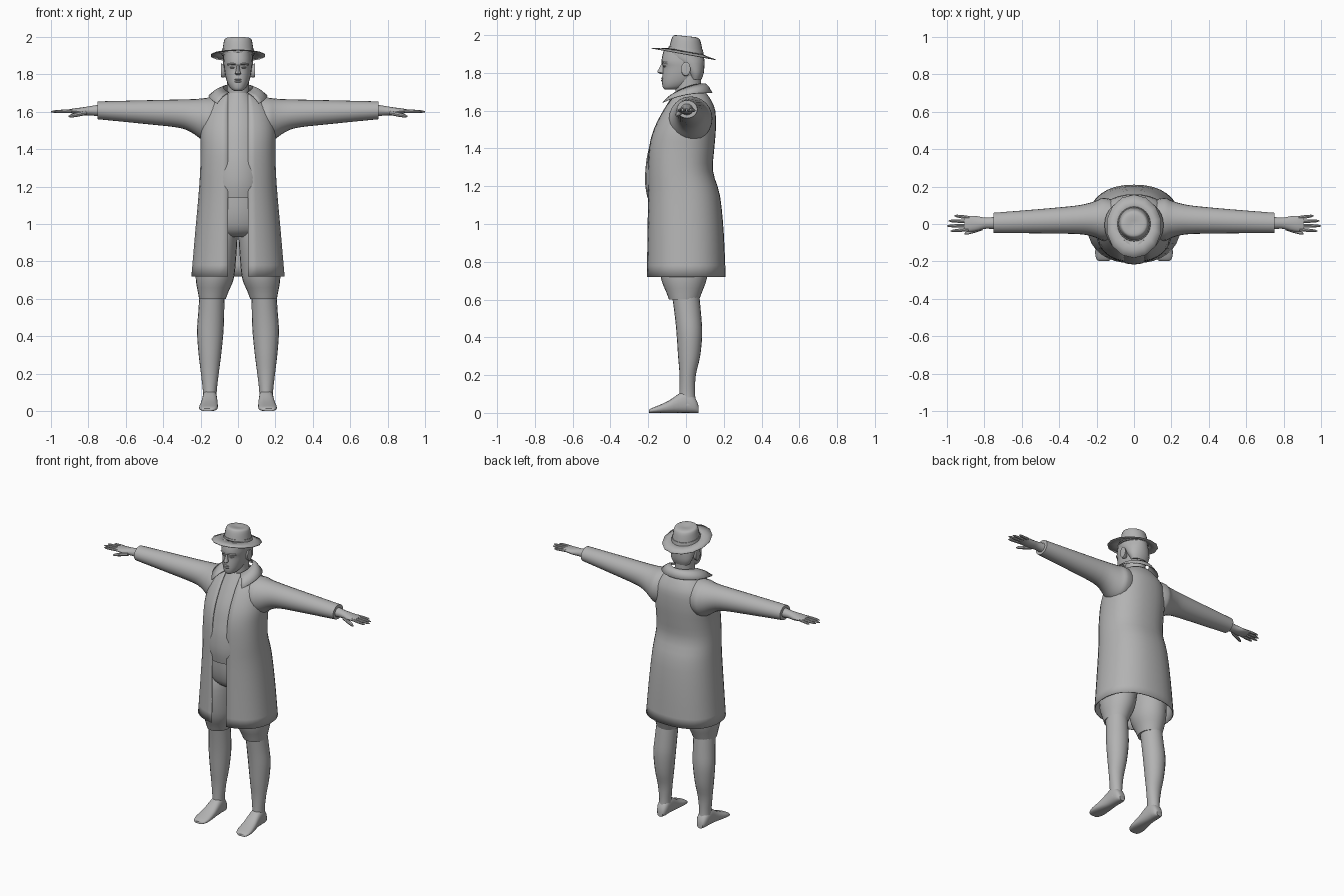
import bpy, bmesh, math
from mathutils import Vector

if "Cube" in bpy.data.objects:
    bpy.data.objects.remove(bpy.data.objects["Cube"], do_unlink=True)

grey = bpy.data.materials.new("plain grey")
grey.use_nodes = True
grey.diffuse_color = (0.45, 0.45, 0.45, 1)
grey.node_tree.nodes["Principled BSDF"].inputs["Base Color"].default_value = grey.diffuse_color
parts = []


def finish(name, rings, closed=True, caps=True, mirror=False, thick=0):
    """Skin a list of point rings into a mesh object."""
    bm = bmesh.new()
    rows = [[bm.verts.new(p) for p in ring] for ring in rings]
    n = len(rows[0])
    for a, b in zip(rows, rows[1:]):
        for i in range(n if closed else n - 1):
            j = (i + 1) % n
            bm.faces.new((a[i], a[j], b[j], b[i]))
    if caps and closed:
        bm.faces.new(rows[0])
        bm.faces.new(rows[-1])
    bmesh.ops.recalc_face_normals(bm, faces=bm.faces)
    mesh = bpy.data.meshes.new(name)
    bm.to_mesh(mesh)
    bm.free()
    mesh.materials.append(grey)
    obj = bpy.data.objects.new(name, mesh)
    bpy.context.collection.objects.link(obj)
    if mirror:
        obj.modifiers.new("Mirror", "MIRROR").use_mirror_merge = False
    if thick:
        obj.modifiers.new("Solidify", "SOLIDIFY").thickness = thick
    parts.append(obj)
    return obj


def smooth_rows(rows, steps):
    """Catmull-Rom interpolation between section rows."""
    out = []
    for i in range(len(rows) - 1):
        p0, p1, p2, p3 = (rows[min(max(k, 0), len(rows) - 1)] for k in range(i - 1, i + 3))
        for s in range(steps):
            t = s / steps
            out.append([b + t * (c - a + t * (2*a - 5*b + 4*c - d + t * (3*b - a - 3*c + d))) / 2
                        if s else b for a, b, c, d in zip(p0, p1, p2, p3)])
            if s:
                out[-1] = [b + (t * (c - a) + t*t * (2*a - 5*b + 4*c - d)
                                + t**3 * (3*b - a - 3*c + d)) / 2
                           for a, b, c, d in zip(p0, p1, p2, p3)]
    return out + [list(rows[-1])]


def loft(name, axis, sections, n=24, power=2.0, gap=0, steps=3, tilt=0, **kw):
    """Sections are (position, u min, u max, v min, v max) along an axis."""
    rings = []
    for t, u0, u1, v0, v1 in smooth_rows(sections, steps):
        ru, rv = (u1 - u0) / 2, (v1 - v0) / 2
        d = math.asin(min(0.95, gap / ru) ** (power / 2)) if gap else 0
        ring = []
        for i in range(n):
            a = -math.pi / 2 + d + (2 * math.pi - 2 * d) * i / (n - 1 if gap else n)
            c, s = math.cos(a), math.sin(a)
            u = (u0 + u1) / 2 + ru * math.copysign(abs(c) ** (2 / power), c)
            v = (v0 + v1) / 2 + rv * math.copysign(abs(s) ** (2 / power), s)
            ring.append({"x": (t, u, v), "y": (u, t, v), "z": (u, v, t - tilt * v)}[axis])
        rings.append(ring)
    return finish(name, rings, closed=not gap, **kw)


def upright(name, sections, **kw):
    """Sections symmetric in x: (height, half width, front, back)."""
    return loft(name, "z", [(z, -r, r, f, b) for z, r, f, b in sections], **kw)


# Long coat, open down the front
upright("coat", [
    (0.72, .25, -.21, .21), (0.95, .23, -.207, .2), (1.15, .212, -.205, .18),
    (1.28, .203, -.205, .143), (1.4, .2, -.2, .15), (1.5, .2, -.175, .158),
    (1.6, .18, -.125, .155), (1.66, .135, -.085, .13), (1.695, .085, -.06, .105)],
    n=33, power=2.3, gap=.055, thick=.006)

# Shirt with a rounded belly
upright("shirt", [
    (1.14, .16, -.205, .12), (1.22, .16, -.217, .11), (1.32, .16, -.212, .11),
    (1.4, .15, -.197, .11), (1.5, .14, -.17, .12), (1.6, .12, -.12, .11),
    (1.7, .065, -.06, .08)])

# Turned-down collar with pointed flaps
inner, outer = [], []
for i in range(25):
    k = i / 24 * 2 - 1
    a, b = k * math.radians(142), k * math.radians(135)
    f, g = (1 - math.cos(a)) / 2, (1 - math.cos(b)) / 2
    inner.append((.08 * math.sin(a), .02 + .082 * math.cos(a), 1.745 - .05 * f ** 2))
    outer.append((.158 * math.sin(b), .14 * math.cos(b) - .04 * g ** 3, 1.695 - .08 * g ** 3))
middle = [tuple((Vector(p) + Vector(q)) / 2 + Vector((0, 0, .008))) for p, q in zip(inner, outer)]
finish("collar", [inner, middle, outer], closed=False, thick=.004)

# Sleeves, hands and fingers
loft("sleeve", "x", [
    (.08, -.08, .12, 1.45, 1.675), (.16, -.09, .14, 1.44, 1.675),
    (.2, -.075, .125, 1.455, 1.67), (.25, -.06, .11, 1.49, 1.667),
    (.32, -.053, .097, 1.515, 1.665), (.5, -.05, .08, 1.535, 1.661),
    (.75, -.048, .06, 1.56, 1.655)], mirror=True)
loft("hand", "x", [
    (.73, -.03, .04, 1.575, 1.64), (.79, -.025, .034, 1.58, 1.63),
    (.84, -.037, .042, 1.582, 1.622), (.88, -.04, .044, 1.59, 1.617),
    (.905, -.036, .042, 1.595, 1.612)], n=16, mirror=True)


def finger(name, start, end, r):
    s, e = Vector(start), Vector(end)
    rows = []
    for t, k in ((0, 1), (.5, 1), (.85, .8), (1, .3)):
        p = s.lerp(e, t)
        rows.append((p.x, p.y - r * k, p.y + r * k, p.z - r * k, p.z + r * k))
    loft(name, "x", rows, n=8, steps=1, mirror=True)


for i, (label, tip) in enumerate((("index", .98), ("middle", 1.0), ("ring", .99), ("little", .96))):
    y = -.029 + i * .021
    finger(label + "_finger", (.88, y, 1.604), (tip, y * 1.3, 1.6), .009)
finger("thumb", (.81, -.022, 1.595), (.905, -.052, 1.575), .012)

# Knee-length breeches
upright("breeches_seat", [
    (.93, .12, -.1, .08), (.97, .17, -.15, .13), (1.06, .18, -.175, .15),
    (1.17, .17, -.18, .13)])
loft("breeches_leg", "z", [
    (.6, .065, .208, -.09, .07), (.64, .05, .215, -.105, .085),
    (.71, .022, .226, -.132, .11), (.82, .01, .22, -.145, .125),
    (.95, .003, .185, -.14, .13), (1.03, .01, .16, -.11, .1)], mirror=True)

# Bare lower legs and feet
loft("lower_leg", "z", [
    (.04, .112, .19, -.04, .055), (.1, .114, .187, -.035, .048),
    (.2, .103, .198, -.034, .052), (.3, .09, .21, -.042, .075),
    (.42, .078, .219, -.05, .086), (.52, .074, .213, -.06, .08),
    (.63, .072, .205, -.075, .07)], n=20, mirror=True)
loft("foot", "y", [
    (.066, .13, .17, 0, .04), (.045, .115, .185, 0, .085), (0, .112, .19, 0, .115),
    (-.04, .11, .192, 0, .1), (-.09, .108, .2, 0, .065), (-.15, .108, .208, 0, .038),
    (-.185, .118, .202, 0, .024), (-.197, .135, .19, 0, .014)],
    n=20, power=2.6, steps=2, mirror=True)

# Head, face and hair
upright("neck", [(1.64, .075, -.055, .09), (1.7, .06, -.055, .08), (1.8, .06, -.06, .08)])
upright("head", [
    (1.712, .02, -.112, -.06), (1.722, .038, -.122, -.01), (1.75, .055, -.127, .04),
    (1.79, .067, -.125, .075), (1.83, .073, -.122, .085), (1.865, .075, -.13, .088),
    (1.93, .07, -.115, .08)], power=2.2)
upright("nose", [
    (1.795, .008, -.135, -.11), (1.803, .017, -.152, -.11),
    (1.82, .011, -.145, -.11), (1.85, .007, -.13, -.11)], n=10, steps=2)
for label, z in (("upper_lip", 1.771), ("lower_lip", 1.76)):
    upright(label, [(z - .005, .016, -.128, -.1), (z, .022, -.133, -.1),
                    (z + .005, .016, -.128, -.1)], n=12, steps=1)
loft("brow", "x", [
    (.012, -.13, -.11, 1.848, 1.858), (.03, -.13, -.1, 1.85, 1.862),
    (.055, -.108, -.08, 1.846, 1.858)], n=8, mirror=True)
loft("eye", "x", [
    (.018, -.12, -.1, 1.833, 1.838), (.03, -.123, -.1, 1.829, 1.841),
    (.044, -.112, -.09, 1.833, 1.838)], n=8, mirror=True)
loft("ear", "x", [
    (.06, -.01, .012, 1.79, 1.84), (.078, -.022, .018, 1.782, 1.85),
    (.09, -.026, .024, 1.785, 1.858), (.092, -.014, .014, 1.8, 1.845)],
    n=14, steps=2, mirror=True)
upright("hair", [
    (1.765, .058, .02, .082), (1.8, .074, .0, .094), (1.85, .08, -.05, .098),
    (1.88, .08, -.1, .096), (1.92, .077, -.12, .09)])

# Hat: faceted sloping brim, crown and band
upright("hat_brim", [
    (1.9, .148, -.182, .157), (1.906, .115, -.135, .12), (1.915, .085, -.092, .09)],
    n=14, steps=1, tilt=.18, caps=False, thick=.004)
upright("hat_crown", [
    (1.9, .087, -.093, .092), (1.95, .08, -.083, .083), (1.982, .074, -.073, .074),
    (1.993, .064, -.062, .06), (1.994, .04, -.04, .035), (1.99, .01, -.01, .01)],
    steps=2, tilt=.1)
upright("hat_band", [(1.908, .09, -.095, .093), (1.93, .086, -.091, .09)],
        steps=1, tilt=.13)

# Smooth shading with crisp edges
bpy.ops.object.select_all(action="DESELECT")
for obj in parts:
    obj.select_set(True)
bpy.context.view_layer.objects.active = parts[0]
bpy.ops.object.shade_smooth_by_angle(angle=math.radians(40))
